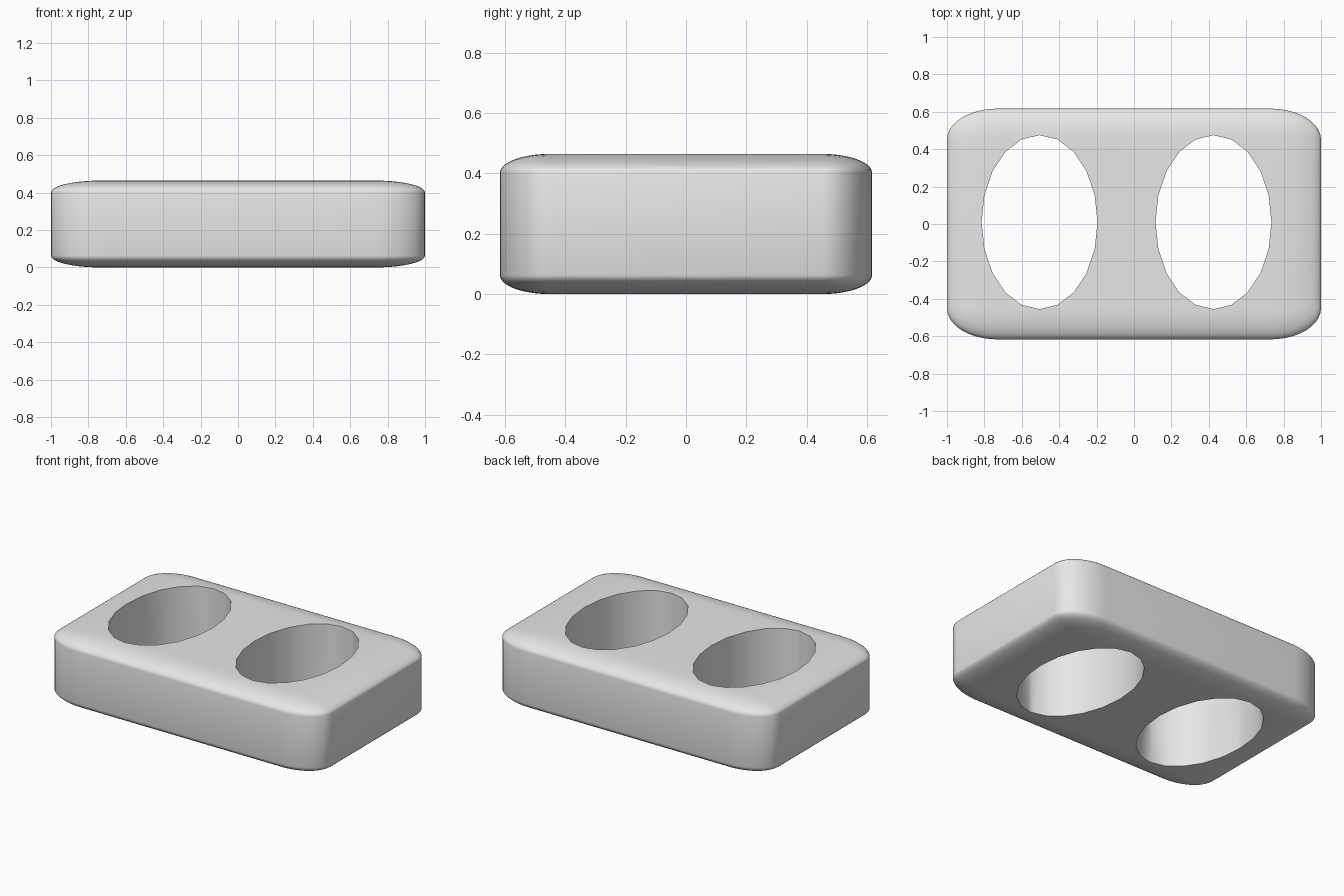
import bpy
import math

old = bpy.data.objects.get("Cube")
if old:
    bpy.data.objects.remove(old, do_unlink=True)

HALF = (1.0, 0.617, 0.2325)            # half sizes of the block
HOLE_CENTRES = (-0.505, 0.425)
HOLE_RADII = (0.31, 0.465)

grey = bpy.data.materials.new("light grey")
grey.use_nodes = True
colour = (0.8, 0.8, 0.8, 1.0)
grey.diffuse_color = colour
grey.node_tree.nodes["Principled BSDF"].inputs["Base Color"].default_value = colour


def apply_modifier(obj, modifier):
    bpy.context.view_layer.objects.active = obj
    bpy.ops.object.modifier_apply(modifier=modifier.name)


# Block: a rounded cube, stretched so the rounding stretches with it
bpy.ops.mesh.primitive_cube_add(size=2)
block = bpy.context.object
block.name = "block"
block.data.materials.append(grey)
bevel = block.modifiers.new("rounding", "BEVEL")
bevel.width = 0.27
bevel.segments = 10
apply_modifier(block, bevel)
block.scale = HALF
block.location.z = HALF[2]
bpy.ops.object.transform_apply(location=True, rotation=False, scale=True)

# Two oval holes cut right through
for x in HOLE_CENTRES:
    bpy.ops.mesh.primitive_cylinder_add(vertices=20, radius=1, depth=2,
                                        location=(x, 0.01, HALF[2]))
    cutter = bpy.context.object
    cutter.name = "hole_cutter"
    cutter.hide_render = True
    cutter.scale = (HOLE_RADII[0], HOLE_RADII[1], 1)
    cutter.data.materials.append(grey)
    bpy.ops.object.transform_apply(location=True, rotation=False, scale=True)
    cut = block.modifiers.new("hole", "BOOLEAN")
    cut.operation = "DIFFERENCE"
    cut.solver = "EXACT"
    cut.object = cutter
    apply_modifier(block, cut)
    bpy.data.objects.remove(cutter, do_unlink=True)

# Smooth rounding with crisp hole rims
bpy.ops.object.select_all(action="DESELECT")
block.select_set(True)
bpy.context.view_layer.objects.active = block
bpy.ops.object.shade_smooth_by_angle(angle=math.radians(35))
